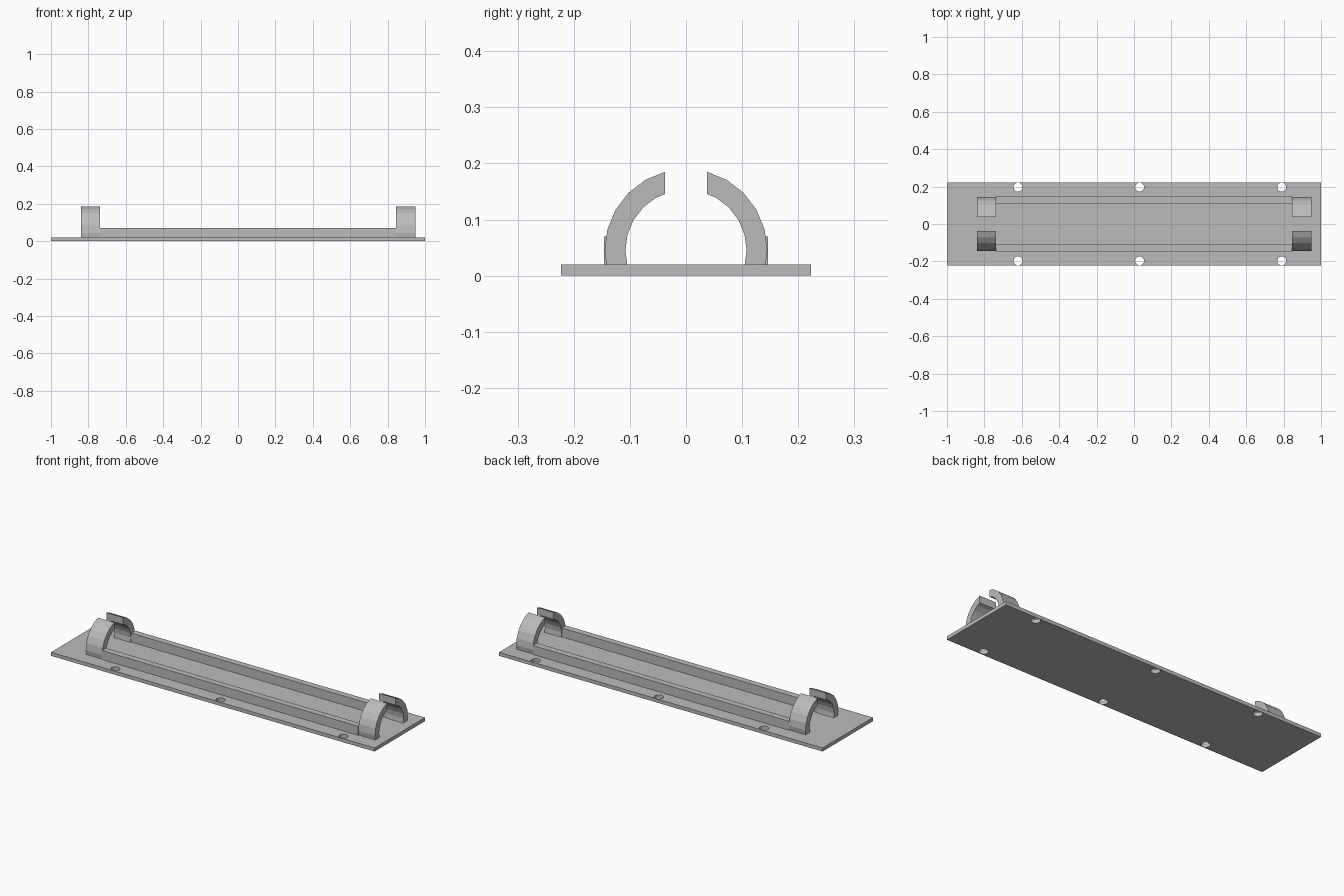
import bpy
import bmesh
from math import cos, sin, radians, tau
from mathutils import Vector

cube = bpy.data.objects.get("Cube")
if cube:
    bpy.data.objects.remove(cube, do_unlink=True)

grey = bpy.data.materials.new("plain grey")
grey.use_nodes = True
colour = (0.5, 0.5, 0.5, 1)
grey.diffuse_color = colour
grey.node_tree.nodes["Principled BSDF"].inputs["Base Color"].default_value = colour

PLATE_TOP = 0.02
CLIP_SPANS = {"right": (-0.84, -0.738), "left": (0.845, 0.948)}


def extrude_loops(name, loops, offset):
    """Fill closed loops (later loops are holes) and extrude them into a solid."""
    bm = bmesh.new()
    edges = []
    for loop in loops:
        verts = [bm.verts.new(p) for p in loop]
        edges += [bm.edges.new((a, b)) for a, b in zip(verts, verts[1:] + verts[:1])]
    bmesh.ops.triangle_fill(bm, edges=edges, use_beauty=True)
    extruded = bmesh.ops.extrude_face_region(bm, geom=bm.faces[:], use_keep_orig=True)
    moved = [g for g in extruded["geom"] if isinstance(g, bmesh.types.BMVert)]
    bmesh.ops.translate(bm, vec=Vector(offset), verts=moved)
    bmesh.ops.recalc_face_normals(bm, faces=bm.faces[:])
    mesh = bpy.data.meshes.new(name)
    bm.to_mesh(mesh)
    bm.free()
    mesh.materials.append(grey)
    obj = bpy.data.objects.new(name, mesh)
    bpy.context.collection.objects.link(obj)
    return obj


def circle(x, y, radius, sides=16):
    return [(x + radius * cos(tau * i / sides), y + radius * sin(tau * i / sides), 0)
            for i in range(sides)]


def arc(radius, side, x, centre_z=0.045):
    """Faceted arc from the plate up to the vertical cut beside the opening."""
    pts = [(radius * cos(radians(a)), centre_z + radius * sin(radians(a)))
           for a in range(-15, 90, 15)]

    # Trim the ends of the polyline at the plate and at the opening
    def trim(a, b, axis, value):
        t = (value - a[axis]) / (b[axis] - a[axis])
        return tuple(p + (q - p) * t for p, q in zip(a, b))

    start = trim(pts[0], pts[1], 1, PLATE_TOP)
    gap = 0.037
    inside = [p for p in pts[1:] if p[0] > gap + 0.002]
    end = trim(pts[len(inside)], pts[len(inside) + 1], 0, gap)
    return [(x, side * y, z) for y, z in [start] + inside + [end]]


# Base plate with six screw holes
outline = [(-1, -0.2225, 0), (1, -0.2225, 0), (1, 0.2225, 0), (-1, 0.2225, 0)]
holes = [circle(x, y, 0.024) for x in (-0.62, 0.03, 0.79) for y in (-0.197, 0.197)]
extrude_loops("base_plate", [outline] + holes, (0, 0, PLATE_TOP))

for side, label in ((-1, "front"), (1, "back")):
    # Curved clip arms at both ends
    for end, (x0, x1) in CLIP_SPANS.items():
        profile = arc(0.145, side, x0) + arc(0.108, side, x0)[::-1]
        extrude_loops(f"{label}_{end}_clip", [profile], (x1 - x0, 0, 0))

    # Low rail joining the clips
    x0, x1 = CLIP_SPANS["right"][1], CLIP_SPANS["left"][0]
    section = [(x0, side * y, z) for y, z in
               ((0.11, PLATE_TOP), (0.146, PLATE_TOP), (0.146, 0.07), (0.11, 0.07))]
    extrude_loops(f"{label}_rail", [section], (x1 - x0, 0, 0))
